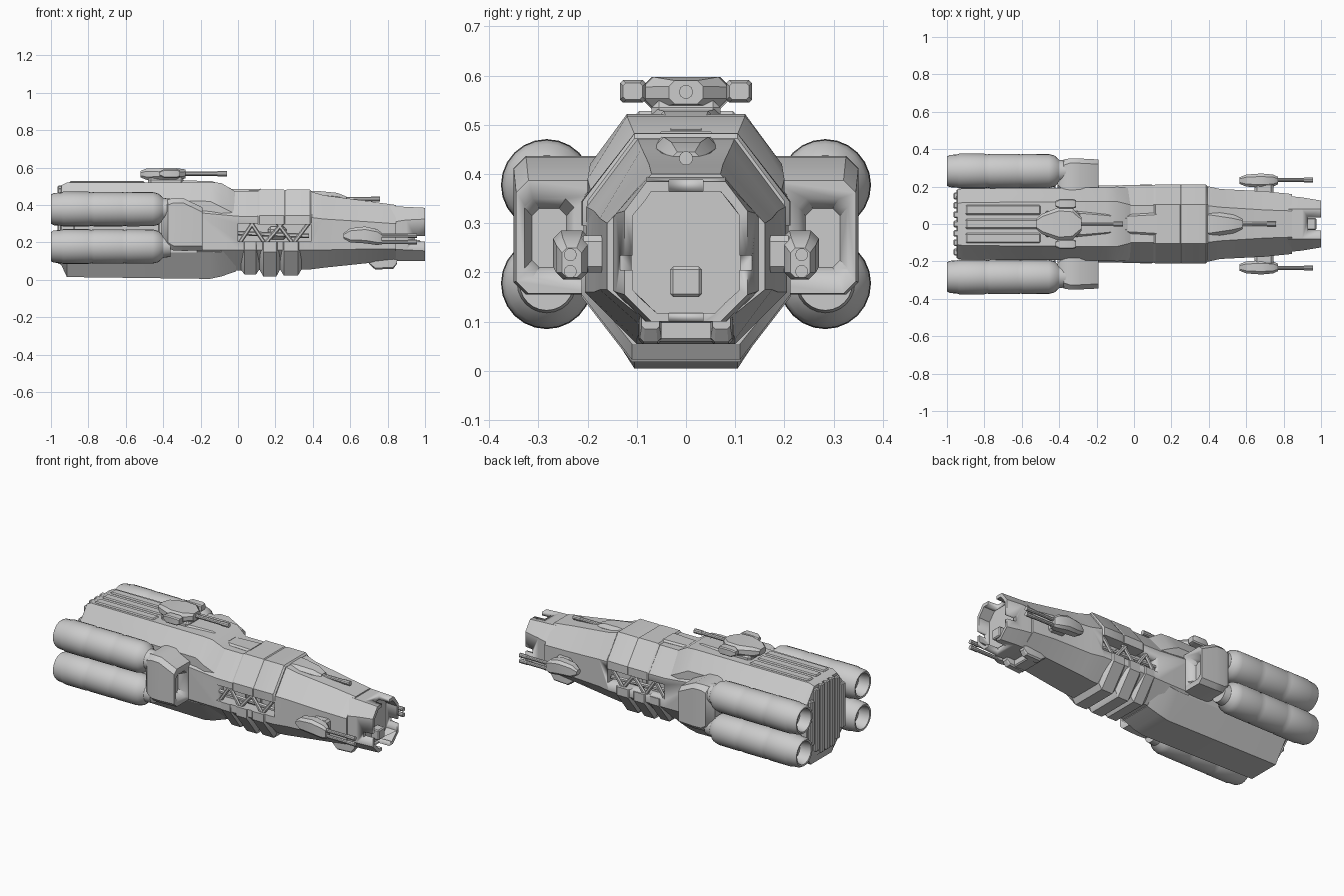
import bpy, bmesh, math
from mathutils import Matrix, Vector


def finish(name, bm, angle=30):
    bmesh.ops.recalc_face_normals(bm, faces=bm.faces[:])
    me = bpy.data.meshes.new(name)
    bm.to_mesh(me)
    bm.free()
    ob = bpy.data.objects.new(name, me)
    bpy.context.collection.objects.link(ob)
    bpy.ops.object.select_all(action='DESELECT')
    ob.select_set(True)
    bpy.context.view_layer.objects.active = ob
    bpy.ops.object.shade_smooth_by_angle(angle=math.radians(angle))
    return ob


def loft(name, sections):
    """Skin between closed (y, z) outlines placed along x."""
    bm = bmesh.new()
    rings = [[bm.verts.new((x, y, z)) for y, z in pts] for x, pts in sections]
    n = len(rings[0])
    for a, b in zip(rings, rings[1:]):
        for i in range(n):
            j = (i + 1) % n
            bm.faces.new((a[i], a[j], b[j], b[i]))
    bm.faces.new(rings[0])
    bm.faces.new(rings[-1])
    return finish(name, bm)


def hull(x, bw, zb, w, z1, z2, tw, zt):
    """Eight-sided hull station: bottom, side and top widths."""
    r = [(bw, zb), (w, z1), (w, z2), (tw, zt)]
    return x, r + [(-y, z) for y, z in reversed(r)]


def octa(x, y, z, hy, hz, c):
    """Chamfered rectangle centred on (y, z)."""
    return x, [(y + a, z + b) for a, b in (
        (c - hy, -hz), (hy - c, -hz), (hy, c - hz), (hy, hz - c),
        (hy - c, hz), (c - hy, hz), (-hy, hz - c), (-hy, c - hz))]


def lathe(name, prof, y, z, n=24):
    """Turn an (x, radius) profile about an axis parallel to x."""
    return loft(name, [(x, [(y + r * math.cos(2 * math.pi * i / n),
                             z + r * math.sin(2 * math.pi * i / n)) for i in range(n)])
                       for x, r in prof])


def box(name, x, y, z, bevel=0.006):
    """Box from (min, max) ranges."""
    bm = bmesh.new()
    bmesh.ops.create_cube(bm, size=1)
    for v in bm.verts:
        v.co = [lo + (c + .5) * (hi - lo) for c, (lo, hi) in zip(v.co, (x, y, z))]
    if bevel:
        bmesh.ops.bevel(bm, geom=bm.edges[:], offset=bevel, segments=1, affect='EDGES')
    return finish(name, bm)


def bar(name, a, b, r):
    a, b = Vector(a), Vector(b)
    bm = bmesh.new()
    bmesh.ops.create_cone(bm, cap_ends=True, segments=6, radius1=r, radius2=r, depth=(b - a).length)
    bm.transform(Matrix.Translation((a + b) / 2) @ (b - a).to_track_quat('Z', 'Y').to_matrix().to_4x4())
    return finish(name, bm)


def cut(ob, cutter):
    cutter.hide_render = True
    m = ob.modifiers.new("cut", 'BOOLEAN')
    m.operation, m.solver, m.object = 'DIFFERENCE', 'EXACT', cutter
    bpy.context.view_layer.objects.active = ob
    bpy.ops.object.modifier_apply(modifier=m.name)
    bpy.data.objects.remove(cutter)


def barrel(name, x0, x1, y, z, r=.012):
    lathe(name, [(x0, r), (x1 - .05, r), (x1 - .05, r * 1.2), (x1, r * 1.2)], y, z, 10)


# Rear hull, overlapping into the waist
loft("rear_hull", [
    hull(-.95, .085, .08, .18, .19, .38, .11, .46),
    hull(-.945, .085, .08, .185, .17, .41, .11, .505),
    hull(-.915, .10, .015, .19, .145, .425, .115, .52),
    hull(-.15, .105, .005, .195, .145, .42, .12, .522),
    hull(-.09, .105, .018, .20, .15, .39, .12, .518),
    hull(-.01, .10, .045, .19, .16, .35, .10, .47)])

# Forward hull
front = loft("forward_hull", [
    hull(-.22, .10, .03, .205, .16, .36, .10, .475),
    hull(0, .10, .05, .208, .16, .34, .10, .475),
    hull(.38, .10, .055, .205, .16, .335, .10, .475),
    hull(.46, .10, .065, .187, .16, .325, .09, .452),
    hull(.70, .09, .09, .175, .165, .31, .075, .42),
    hull(.845, .08, .10, .16, .165, .30, .07, .40)])
for s in (-1, 1):
    cut(front, box("bay_cutter", (.0, .39), sorted((s * .14, s * .3)), (.205, .30), 0))

# Nose with hollow mouth split into four corner brackets
nose = loft("nose", [
    hull(.80, .085, .10, .152, .165, .305, .08, .395),
    hull(.90, .08, .10, .142, .16, .32, .08, .39),
    hull(1.0, .07, .10, .125, .155, .325, .08, .385)])
cut(nose, loft("mouth_cutter", [hull(.925, .06, .118, .112, .165, .315, .07, .365),
                                hull(1.1, .06, .118, .105, .165, .315, .07, .365)]))
cut(nose, box("top_slot", (.93, 1.1), (-.035, .035), (.05, .5), 0))
cut(nose, box("side_slot", (.945, 1.1), (-.3, .3), (.205, .235), 0))
box("nose_emitter", (.9, .975), (-.032, .032), (.15, .212))

# Chin pods under the nose
for s in (-1, 1):
    loft("chin_pod", [octa(.70, s * .07, .105, .02, .02, .006),
                      octa(.735, s * .072, .095, .024, .04, .008),
                      octa(.83, s * .072, .095, .022, .036, .008),
                      octa(.85, s * .072, .105, .018, .02, .006)])
box("chin_plate", (.72, .80), (-.08, .08), (.06, .11))

# Waist: upper saddle band and ribbed lower rings
loft("waist_saddle", [(x, [(-w, .295), (w, .295), (w, .345), (.105, zt), (-.105, zt), (-w, .345)])
                      for x, w, zt in ((.105, .205, .473), (.115, .212, .483), (.245, .212, .483),
                                       (.25, .208, .478), (.26, .212, .482), (.385, .21, .482),
                                       (.395, .20, .472))])
for x0, x1, d in ((.025, .105, .01), (.125, .215, 0), (.235, .33, .005)):
    loft("waist_ring", [(x, [(-w, .205), (-w, .15 + d), (-.11, zb), (.11, zb), (w, .15 + d), (w, .205)])
                        for x, w, zb in ((x0 - .01, .19, .055), (x0 + .01, .212, .018 + d),
                                         (x1 - .01, .212, .018 + d), (x1 + .01, .19, .055))])

# Exposed bay trusses
for s in (-1, 1):
    for x0, x1 in ((.01, .08), (.14, .07), (.15, .24), (.29, .21), (.30, .38)):
        bar("bay_truss", (x0, s * .185, .20), (x1, s * .185, .305), .011)
    bar("bay_rail", (.0, s * .175, .25), (.38, s * .175, .235), .012)
    box("bay_tank", (.16, .26), sorted((s * .12, s * .17)), (.215, .285), .015)

# Engines and intakes
prof = [(-.93, .03), (-.93, .058), (-.998, .068), (-1, .078), (-.985, .086), (-.945, .089), (-.935, .093),
        (-.80, .093), (-.785, .089), (-.77, .092), (-.62, .092), (-.605, .089), (-.59, .092),
        (-.455, .091), (-.425, .083), (-.40, .06), (-.36, .055)]
for s in (-1, 1):
    for z in (.378, .178):
        lathe("engine", prof, s * .283, z)
    box("engine_mount", (-.88, -.42), sorted((s * .15, s * .25)), (.23, .33))
    y = s * .245
    intake = loft("intake", [octa(-.41, y, .30, .06, .10, .03),
                             octa(-.375, y, .30, .10, .13, .03),
                             octa(-.345, y, .297, .105, .14, .025),
                             octa(-.29, y, .295, .105, .14, .025),
                             octa(-.19, y, .272, .10, .115, .025)])
    cut(intake, loft("intake_cutter", [octa(-.235, s * .278, .27, .035, .06, .015),
                                       octa(-.18, s * .278, .27, .054, .084, .018)]))

# Stern ribs and dorsal strips
for i in range(-3, 4):
    h = .02 * abs(i)
    box("stern_rib", (-.965, -.93), (i * .05 - .018, i * .05 + .018),
        (.085 + max(0, h - .03) * 2.5, .505 - max(0, h - .035) * 2.8))
for y in (-.075, 0, .075):
    box("dorsal_strip", (-.90, -.50), (y - .026, y + .026), (.50, .528))
loft("dorsal_ramp", [octa(-.32, 0, .51, .07, .022, .01), octa(-.14, 0, .51, .055, .018, .01),
                     octa(-.04, 0, .475, .04, .015, .01)])
loft("forward_spine", [octa(-.05, 0, .465, .05, .02, .01), octa(.12, 0, .465, .06, .022, .01)])

# Main dorsal turret
box("turret_base", (-.48, -.29), (-.07, .07), (.505, .55), .015)
loft("turret_body", [octa(-.52, 0, .565, .03, .018, .01), octa(-.49, 0, .565, .055, .03, .015),
                     octa(-.40, 0, .565, .09, .032, .02), octa(-.33, 0, .565, .085, .032, .02),
                     octa(-.28, 0, .566, .035, .024, .012)])
for s in (-1, 1):
    loft("turret_pod", [octa(x, s * .108, .568, h, h - .003, .006)
                        for x, h in ((-.42, .015), (-.395, .026), (-.325, .026), (-.31, .02))])
barrel("turret_barrel", -.30, -.06, 0, .567, .012)

# Forward dorsal gun
loft("forward_gun_housing", [octa(.39, 0, .43, .07, .045, .02), octa(.43, 0, .425, .065, .05, .02),
                             octa(.53, 0, .42, .05, .045, .02), octa(.58, 0, .415, .03, .03, .012)])
barrel("forward_gun_barrel", .56, .76, 0, .432)

# Side twin guns on stub arms
for s in (-1, 1):
    y = s * .232
    loft("side_gun_housing", [octa(.565, y, .235, .018, .015, .008), octa(.60, y, .238, .032, .038, .014),
                              octa(.68, y, .24, .038, .045, .016), octa(.745, y, .228, .032, .042, .014),
                              octa(.77, y, .22, .02, .03, .01)])
    box("side_gun_arm", (.645, .745), sorted((s * .14, s * .22)), (.20, .275), .012)
    for z in (.236, .202):
        barrel("side_gun_barrel", .75, .958, y + s * .003, z, .011)
